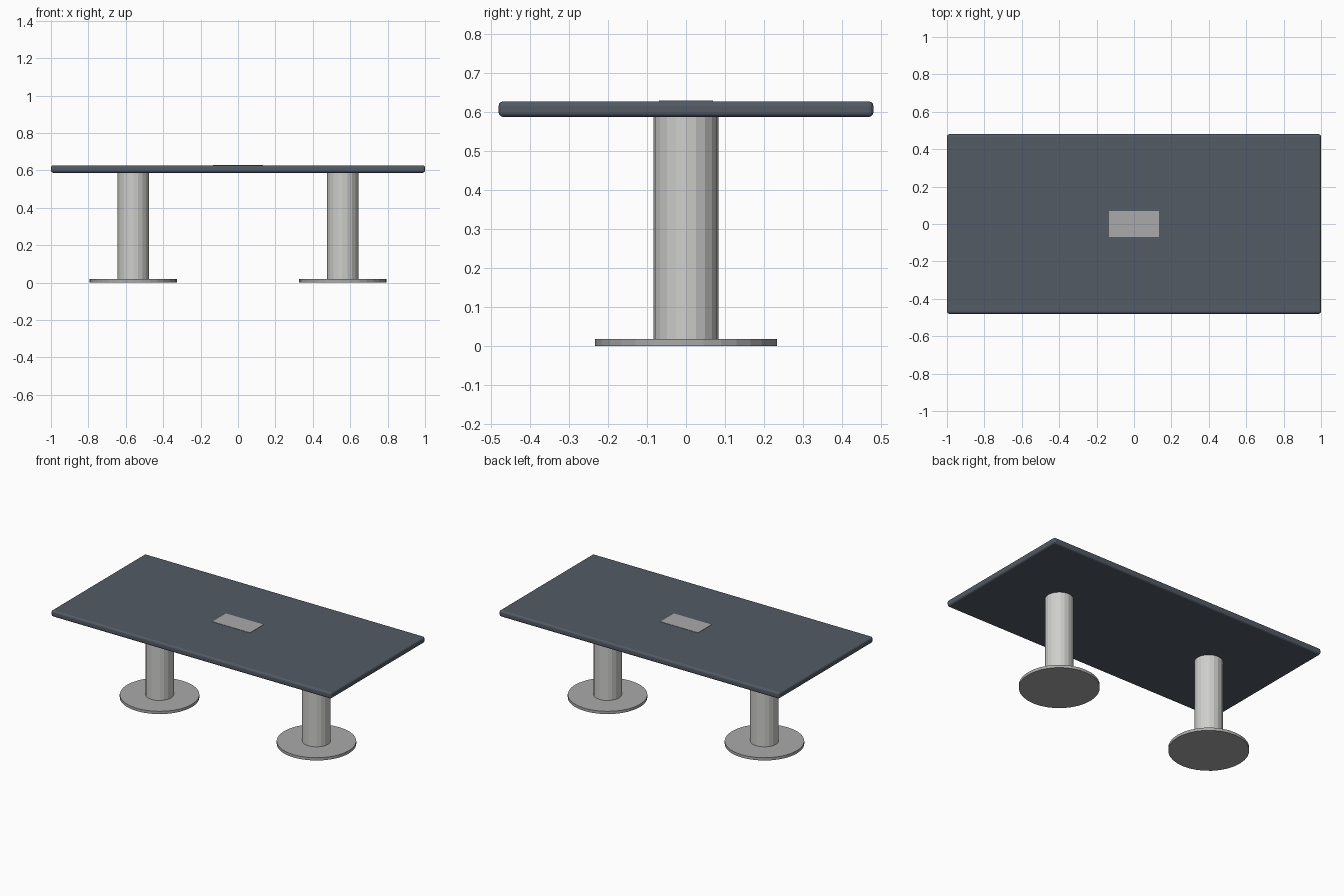
import bpy

if "Cube" in bpy.data.objects:
    bpy.data.objects.remove(bpy.data.objects["Cube"])


def material(name, rgb):
    m = bpy.data.materials.new(name)
    m.diffuse_color = (*rgb, 1.0)
    m.use_nodes = True
    m.node_tree.nodes["Principled BSDF"].inputs["Base Color"].default_value = m.diffuse_color
    return m


slate = material("slate_grey", (0.085, 0.105, 0.13))
light_metal = material("light_metal", (0.62, 0.62, 0.60))
grey_metal = material("grey_metal", (0.40, 0.40, 0.40))


def box(name, size, z0, mat):
    bpy.ops.mesh.primitive_cube_add(size=1, location=(0, 0, z0 + size[2] / 2))
    ob = bpy.context.object
    ob.name = name
    ob.scale = size
    bpy.ops.object.transform_apply(location=False, rotation=False, scale=True)
    ob.data.materials.append(mat)
    return ob


def cylinder(name, radius, x, z0, z1, sides, mat):
    bpy.ops.mesh.primitive_cylinder_add(
        vertices=sides, radius=radius, depth=z1 - z0, location=(x, 0, (z0 + z1) / 2))
    ob = bpy.context.object
    ob.name = name
    ob.data.materials.append(mat)
    return ob


# Tabletop with softened edges
top = box("tabletop", (2.0, 0.96, 0.04), 0.587, slate)
bevel = top.modifiers.new("soft_edges", 'BEVEL')
bevel.width = 0.012
bevel.segments = 3

# Thin cable cover plate in the middle of the top
box("cable_cover", (0.268, 0.138, 0.006), 0.623, grey_metal)

# Two pedestals: round floor disc and column
for side, x in (("left", -0.56), ("right", 0.56)):
    cylinder(side + "_base", 0.233, x, 0.0, 0.018, 32, grey_metal)
    cylinder(side + "_column", 0.083, x, 0.018, 0.588, 20, light_metal)
